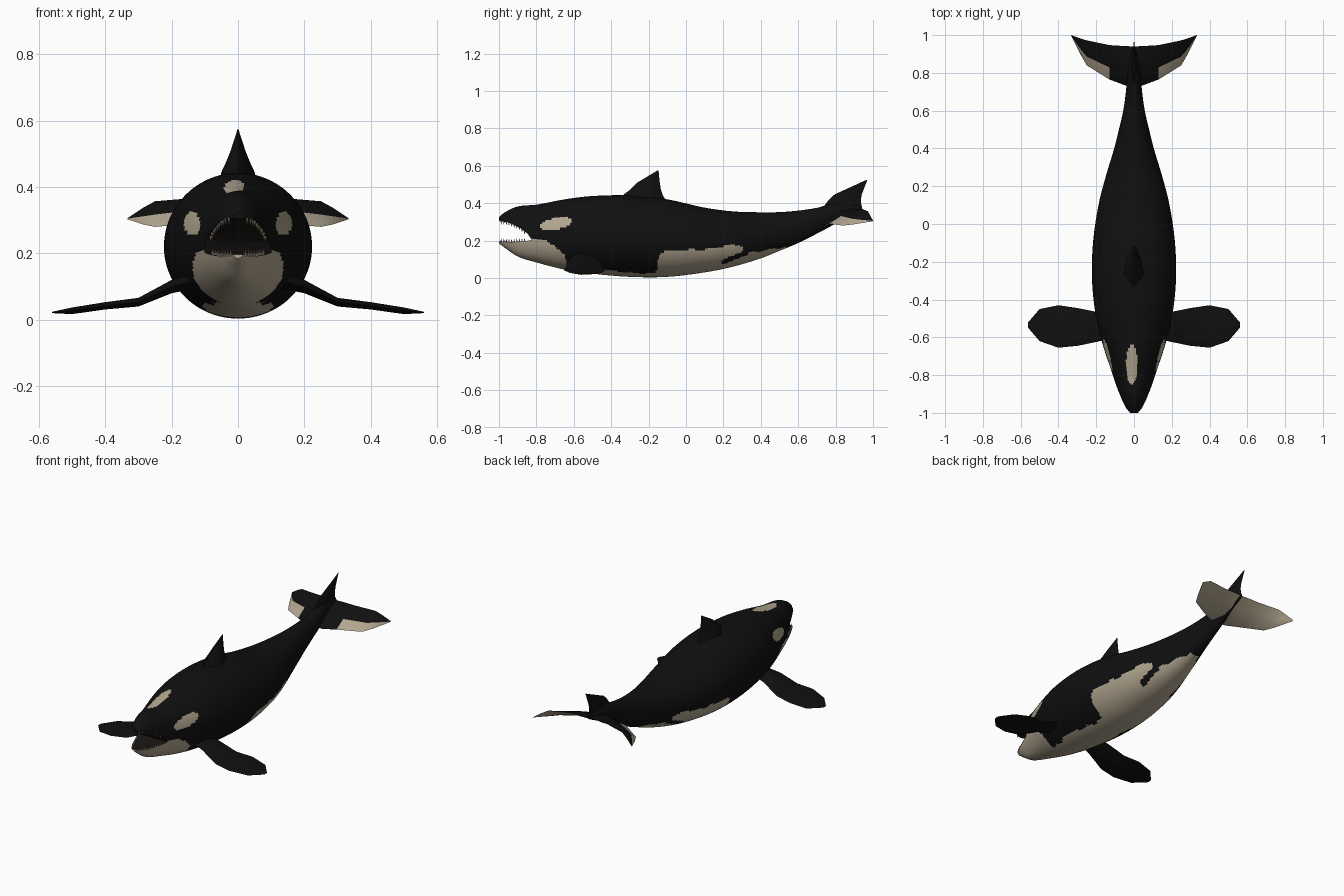
import bpy, bmesh, math
from mathutils import Vector

if "Cube" in bpy.data.objects:
    bpy.data.objects.remove(bpy.data.objects["Cube"])


def material(name, rgb):
    m = bpy.data.materials.new(name)
    m.diffuse_color = (*rgb, 1)
    m.use_nodes = True
    m.node_tree.nodes["Principled BSDF"].inputs["Base Color"].default_value = m.diffuse_color
    return m


BLACK = material("black skin", (0.005, 0.005, 0.005))
CREAM = material("cream patches", (0.45, 0.385, 0.28))
MOUTH = material("dark mouth", (0.010, 0.008, 0.007))

# Body stations: y, top z, bottom z, half width
STATIONS = [
    (-1.0, .325, .185, .028), (-.97, .35, .162, .05), (-.9, .382, .115, .078),
    (-.8, .392, .083, .112), (-.65, .42, .045, .162), (-.5, .438, .023, .2),
    (-.3, .441, .006, .222), (-.1, .42, .006, .217), (.1, .376, .03, .188),
    (.25, .356, .06, .15), (.4, .351, .105, .105), (.5, .352, .145, .08),
    (.6, .36, .187, .057), (.7, .375, .237, .043), (.8, .4, .29, .034),
    (.94, .385, .36, .006)]
# Upper limit of the pale belly along the body: y, z
BELLY = [(-1, .205), (-.82, .205), (-.76, .21), (-.7, .165), (-.65, .13),
         (-.632, .05), (-.45, .047), (-.3, .028), (-.16, .022), (-.15, .1),
         (-.13, .142), (0, .148), (.1, .153), (.2, .172), (.28, .178),
         (.305, .165), (.31, .13), (.36, .14), (.53, .166), (.56, 0), (1, 0)]


def station(y):
    """Smooth top, bottom and half width of the body at y."""
    n = len(STATIONS)
    i = max(j for j in range(n - 1) if STATIONS[j][0] <= y or j == 0)
    a, b = STATIONS[i], STATIONS[i + 1]
    h = b[0] - a[0]
    t = min(max((y - a[0]) / h, 0), 1)

    def slope(j, c):
        p, q = STATIONS[max(j - 1, 0)], STATIONS[min(j + 1, n - 1)]
        return (q[c] - p[c]) / (q[0] - p[0])
    return [(2*t**3 - 3*t*t + 1) * a[c] + (t**3 - 2*t*t + t) * h * slope(i, c)
            + (3*t*t - 2*t**3) * b[c] + (t**3 - t*t) * h * slope(i + 1, c)
            for c in (1, 2, 3)]


def belly_limit(y):
    for (y0, z0), (y1, z1) in zip(BELLY, BELLY[1:]):
        if y0 <= y <= y1:
            return z0 + (z1 - z0) * (y - y0) / (y1 - y0)
    return 0


def loft(name, rings, mats, rule=None):
    """Skin closed rings; rule(ring side) gives the material slot."""
    bm = bmesh.new()
    rows = [[bm.verts.new(p) for p in r] for r in rings]
    n = len(rows[0])
    for a, b in zip(rows, rows[1:]):
        for k in range(n):
            f = bm.faces.new((a[k], a[(k+1) % n], b[(k+1) % n], b[k]))
            if rule:
                f.material_index = rule(k, f.calc_center_median())
    bm.faces.new(rows[0])
    bm.faces.new(rows[-1])
    bmesh.ops.recalc_face_normals(bm, faces=bm.faces[:])
    me = bpy.data.meshes.new(name)
    bm.to_mesh(me)
    bm.free()
    for m in mats:
        me.materials.append(m)
    ob = bpy.data.objects.new(name, me)
    bpy.context.collection.objects.link(ob)
    return ob


def smooth(ob, angle=40):
    bpy.ops.object.select_all(action='DESELECT')
    ob.select_set(True)
    bpy.context.view_layer.objects.active = ob
    bpy.ops.object.shade_smooth_by_angle(angle=math.radians(angle))


# Body
SIDES, RINGS = 96, 220
rings = []
for i in range(RINGS + 1):
    y = -1 + 1.94 * i / RINGS
    top, bot, w = station(y)
    rings.append([(w * math.sin(a), y, (top + bot) / 2 + (top - bot) / 2 * math.cos(a))
                  for a in (2 * math.pi * k / SIDES for k in range(SIDES))])
body = loft("body", rings, [BLACK, CREAM, MOUTH])

# Open mouth, cut through the snout
gape = [(-1.1, .33), (-1, .305), (-.95, .297), (-.89, .27), (-.845, .235),
        (-.825, .203), (-.86, .197), (-.93, .192), (-1, .197), (-1.1, .2)]
cutter = loft("mouth_cutter", [[(x, y, z) for y, z in gape] for x in (-.3, .3)], [MOUTH])
cutter.hide_render = True
cut = body.modifiers.new("mouth", 'BOOLEAN')
cut.operation = 'DIFFERENCE'
cut.solver = 'EXACT'
cut.object = cutter
bpy.context.view_layer.objects.active = body
bpy.ops.object.modifier_apply(modifier=cut.name)
bpy.data.objects.remove(cutter)


def skin_slot(c):
    x, y, z = c
    top, bot, w = station(y)
    r = math.hypot(x / w, (z - (top + bot) / 2) / ((top - bot) / 2))
    if -.999 < y < -.8 and r < .96:
        return 2
    # eye patches, slanted up towards the back
    u, v = y + .695, z - .29 - .2 * (y + .695)
    if (u / .085) ** 2 + (v / .032) ** 2 < 1:
        return 1
    # forehead patch
    if z > .33 and ((x + .012) / .03) ** 2 + ((y + .745) / .105) ** 2 < 1:
        return 1
    # dark hook inside the flank patch
    t = min(max((y - .2) / .12, 0), 1)
    if math.hypot(y - .2 - .12 * t, z - .085 - .05 * t) < .013:
        return 0
    return int(z < belly_limit(y) + .004 * math.sin(y * 60))


for p in body.data.polygons:
    p.material_index = skin_slot(p.center)
smooth(body)


def fin(name, sections, up, mats=(BLACK,), rule=None):
    """Loft thin sections given as leading point, trailing point, half thickness."""
    up = Vector(up)
    rings = []
    for lead, trail, t in sections:
        a, b = Vector(lead), Vector(trail)
        p, q = a.lerp(b, .35), a.lerp(b, .7)
        rings.append([a, p + up * t, q + up * t * .7, b, q - up * t * .7, p - up * t])
    smooth(loft(name, rings, mats, rule), 50)


# Dorsal fin and upright tail fin: z, leading y, trailing y, half thickness
for name, rows in {
    "dorsal_fin": [(.40, -.36, -.10, .06), (.445, -.335, -.125, .05),
                   (.475, -.295, -.135, .036), (.51, -.26, -.14, .022),
                   (.575, -.152, -.147, .001)],
    "tail_fin": [(.36, .72, .94, .02), (.42, .765, .935, .015),
                 (.447, .795, .94, .012), (.525, .966, .97, .001)]}.items():
    fin(name, [((0, a, z), (0, b, z), t) for z, a, b, t in rows], (1, 0, 0))

# Pectoral fins: x, leading y, trailing y, z, half thickness
PECTORAL = [(.1, -.6, -.48, .125, .025), (.2, -.625, -.465, .1, .02),
            (.3, -.645, -.445, .053, .013), (.4, -.655, -.43, .042, .011),
            (.5, -.62, -.45, .027, .01), (.56, -.55, -.52, .022, .002)]
for side, s in (("left", -1), ("right", 1)):
    fin(side + "_pectoral_fin",
        [((s * x, a, z), (s * x, b, z), t) for x, a, b, z, t in PECTORAL], (0, 0, 1))

# Tail flukes: x, leading y and z, trailing y and z, half thickness
FLUKE = [(.05, .735, .285, .942, .37, .022), (.13, .765, .29, .947, .367, .014),
         (.25, .84, .28, .972, .357, .01), (.285, .9, .287, .983, .338, .007),
         (.333, .997, .303, 1, .306, .001)]
span = [(-x, *r) for x, *r in reversed(FLUKE)] + [(0, .72, .3, .94, .37, .028)] + FLUKE
fin("tail_flukes", [((x, a, za), (x, b, zb), t) for x, a, za, b, zb, t in span],
    (0, 0, 1), (BLACK, CREAM),
    lambda k, c: int(k > 2 or (k == 0 and abs(c.x) > .13)))

# Teeth along both lips
bm = bmesh.new()
UPPER, LOWER = gape[1:5], gape[6:9][::-1]
for line, direction in ((UPPER, -1), (LOWER, 1)):
    for i in range(10):
        y = -.988 + .125 * i / 9
        for (y0, z0), (y1, z1) in zip(line, line[1:]):
            if y0 <= y <= y1:
                z = z0 + (z1 - z0) * (y - y0) / (y1 - y0)
        top, bot, w = station(y)
        half = (top - bot) / 2
        x = .9 * w * math.sqrt(max(0, 1 - ((z - (top + bot) / 2) / half) ** 2))
        for s in (-1, 1):
            made = bmesh.ops.create_cone(bm, segments=6, radius1=.005, radius2=.0005,
                                         depth=.02, cap_ends=True)["verts"]
            for v in made:
                v.co = Vector((s * x + v.co.x, y + v.co.y,
                               z + direction * (v.co.z + .006)))
bmesh.ops.recalc_face_normals(bm, faces=bm.faces[:])
me = bpy.data.meshes.new("teeth")
bm.to_mesh(me)
bm.free()
me.materials.append(CREAM)
bpy.context.collection.objects.link(bpy.data.objects.new("teeth", me))
